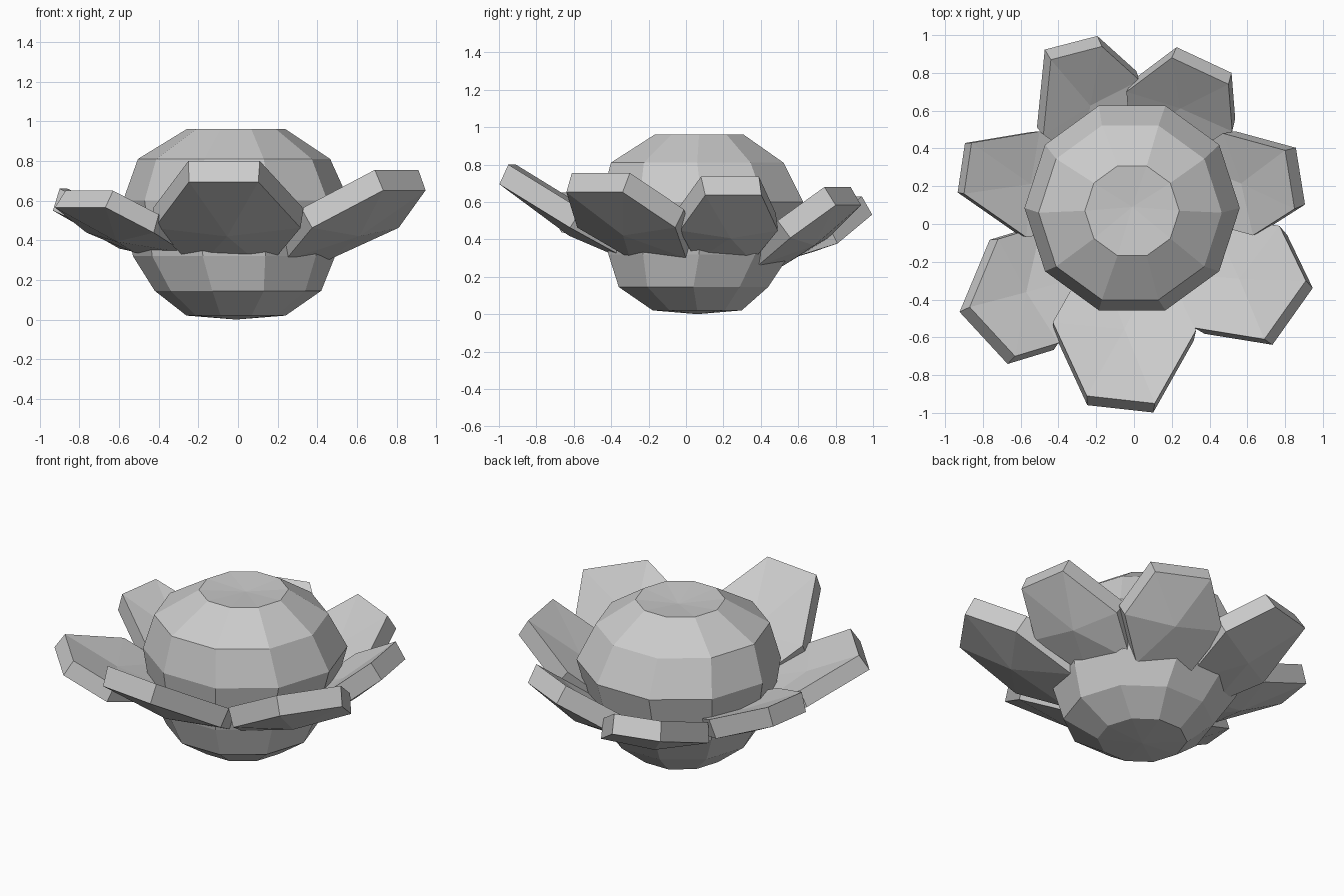
import bpy, bmesh, math
from mathutils import Vector

if "Cube" in bpy.data.objects:
    bpy.data.objects.remove(bpy.data.objects["Cube"])

grey = bpy.data.materials.new("light grey")
grey.diffuse_color = (0.6, 0.6, 0.6, 1)
grey.use_nodes = True
grey.node_tree.nodes["Principled BSDF"].inputs["Base Color"].default_value = grey.diffuse_color


def finish(bm, name):
    bmesh.ops.recalc_face_normals(bm, faces=bm.faces)
    mesh = bpy.data.meshes.new(name)
    bm.to_mesh(mesh)
    bm.free()
    mesh.materials.append(grey)
    bpy.context.collection.objects.link(bpy.data.objects.new(name, mesh))


def fan(bm, ring, tip):
    for i in range(len(ring)):
        bm.faces.new((ring[i], ring[(i + 1) % len(ring)], tip))


def bridge(bm, a, b):
    for i in range(len(a)):
        j = (i + 1) % len(a)
        bm.faces.new((a[i], a[j], b[j], b[i]))


# Ten-sided bud: rings of (radius, height, centre x, centre y), dimpled top
bm = bmesh.new()
profile = [(0.25, 0.02, -0.01, 0.06), (0.42, 0.145, 0.0, 0.04),
           (0.51, 0.32, -0.02, 0.07), (0.57, 0.60, -0.01, 0.085),
           (0.485, 0.81, -0.02, 0.06), (0.25, 0.96, -0.01, 0.07)]
rings = []
for r, z, cx, cy in profile:
    rings.append([bm.verts.new((cx + r * math.cos(math.radians(36 * k)),
                                cy + r * math.sin(math.radians(36 * k)), z))
                  for k in range(10)])
for a, b in zip(rings, rings[1:]):
    bridge(bm, a, b)
fan(bm, rings[0], bm.verts.new((-0.01, 0.06, 0)))
fan(bm, rings[-1], bm.verts.new((-0.01, 0.09, 0.94)))
finish(bm, "bud")


# Six-sided petal: outer edge a-b, side corners c (next to a) and d (next to b)
def petal(name, a, b, z_out, c, d, z_side, flare=0.97, thick=0.115):
    a, b = Vector((*a, z_out)), Vector((*b, z_out))
    c, d = Vector((*c, z_side)), Vector((*d, z_side))
    mid = (c + d) / 2
    n = (d - c).cross((a + b) / 2 - mid).normalized()
    if n.z < 0:
        n = -n
    outline = [a, b, d, 2 * mid - a, 2 * mid - b, c]
    bm = bmesh.new()
    top = [bm.verts.new(p) for p in outline]
    low = []
    for i, p in enumerate(outline):
        inner = i in (3, 4)          # the hidden root is thinner
        q = mid + (p - mid) * flare - n * thick
        low.append(bm.verts.new(q + Vector((0, 0, 0.025 if inner else 0))))
    bridge(bm, top, low)
    fan(bm, top, bm.verts.new(mid - n * 0.03))
    fan(bm, low, bm.verts.new(mid - n * (thick + 0.05)))
    finish(bm, name)


petal("front_petal", (-0.25, -0.91), (0.11, -0.95), 0.80,
      (-0.43, -0.52), (0.33, -0.56), 0.56)
petal("front_right_petal", (0.69, -0.61), (0.91, -0.30), 0.755,
      (0.32, -0.55), (0.77, -0.01), 0.56)
petal("right_petal", (0.85, 0.08), (0.80, 0.39), 0.735,
      (0.63, -0.06), (0.47, 0.48), 0.54)
petal("back_right_petal", (0.50, 0.74), (0.20, 0.88), 0.68,
      (0.52, 0.49), (-0.04, 0.70), 0.50)
petal("back_left_petal", (-0.17, 0.94), (-0.44, 0.87), 0.63,
      (0.03, 0.76), (-0.48, 0.47), 0.48, 1.03)
petal("left_petal", (-0.86, 0.43), (-0.90, 0.16), 0.66,
      (-0.50, 0.49), (-0.57, -0.07), 0.51)
petal("front_left_petal", (-0.87, -0.44), (-0.63, -0.70), 0.65,
      (-0.72, -0.08), (-0.40, -0.63), 0.53, 1.06, 0.10)
